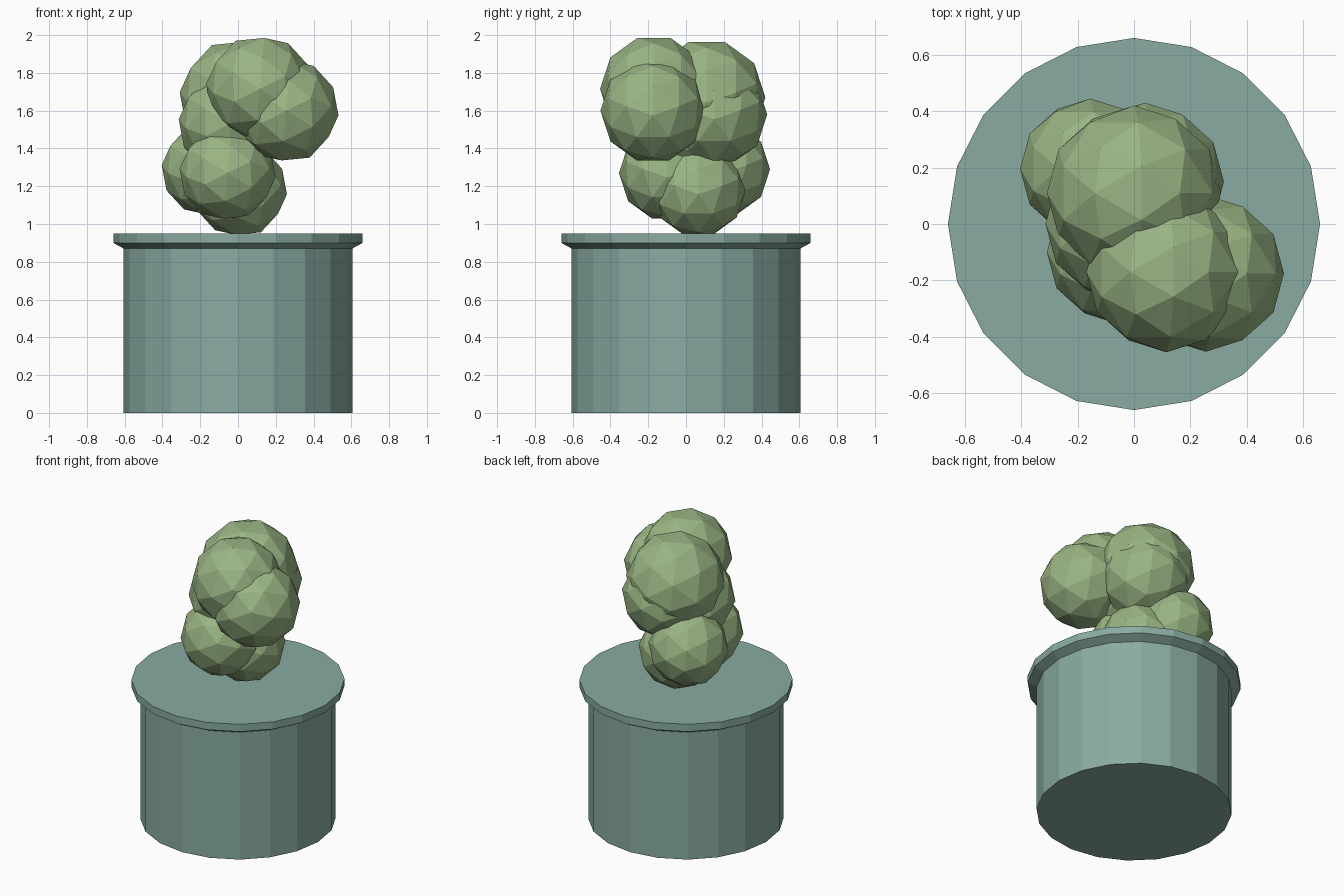
import bpy, bmesh
from math import radians, cos, sin, tau

cube = bpy.data.objects.get("Cube")
if cube:
    bpy.data.objects.remove(cube, do_unlink=True)


def material(name, rgb):
    mat = bpy.data.materials.new(name)
    mat.use_nodes = True
    mat.diffuse_color = (*rgb, 1)
    bsdf = mat.node_tree.nodes["Principled BSDF"]
    bsdf.inputs["Base Color"].default_value = (*rgb, 1)
    bsdf.inputs["Roughness"].default_value = 0.9
    return mat


glaze = material("grey teal glaze", (0.25, 0.41, 0.36))
leaf = material("soft leaf green", (0.32, 0.46, 0.23))


def lathe(name, profile, sides, mat):
    """Closed flat-faced solid turned around z from (radius, height) points."""
    bm = bmesh.new()
    rings = [[bm.verts.new((r * cos(tau * i / sides), r * sin(tau * i / sides), z))
              for i in range(sides)] for r, z in profile]
    for low, high in zip(rings, rings[1:]):
        for i in range(sides):
            j = (i + 1) % sides
            bm.faces.new((low[i], low[j], high[j], high[i]))
    bm.faces.new(rings[0][::-1])
    bm.faces.new(rings[-1])
    mesh = bpy.data.meshes.new(name)
    bm.to_mesh(mesh)
    bm.free()
    mesh.materials.append(mat)
    obj = bpy.data.objects.new(name, mesh)
    bpy.context.collection.objects.link(obj)
    return obj


def foliage_ball(name, centre, radius):
    """Faceted ball tipped so that a vertex lies on every axis."""
    bpy.ops.mesh.primitive_ico_sphere_add(subdivisions=2, radius=radius, location=centre,
                                          rotation=(0, radians(31.717), 0))
    obj = bpy.context.object
    obj.name = name
    obj.data.materials.append(leaf)


# Pot with a flared rim and flat top
lathe("pot", [(0.605, 0), (0.605, 0.87), (0.66, 0.9), (0.66, 0.95)], 20, glaze)

# Clustered foliage, from the base upwards
for name, centre, radius in [
    ("foliage_base", (0.01, 0.065, 1.18), 0.25),
    ("foliage_low_front", (-0.055, -0.10, 1.27), 0.255),
    ("foliage_low_back", (-0.155, 0.195, 1.29), 0.25),
    ("foliage_middle_side", (-0.04, 0.0, 1.53), 0.275),
    ("foliage_middle_back", (0.04, 0.15, 1.58), 0.28),
    ("foliage_high_side", (0.255, -0.175, 1.60), 0.278),
    ("foliage_top_back", (0.0, 0.11, 1.67), 0.31),
    ("foliage_top_front", (0.115, -0.17, 1.715), 0.285),
]:
    foliage_ball(name, centre, radius)
